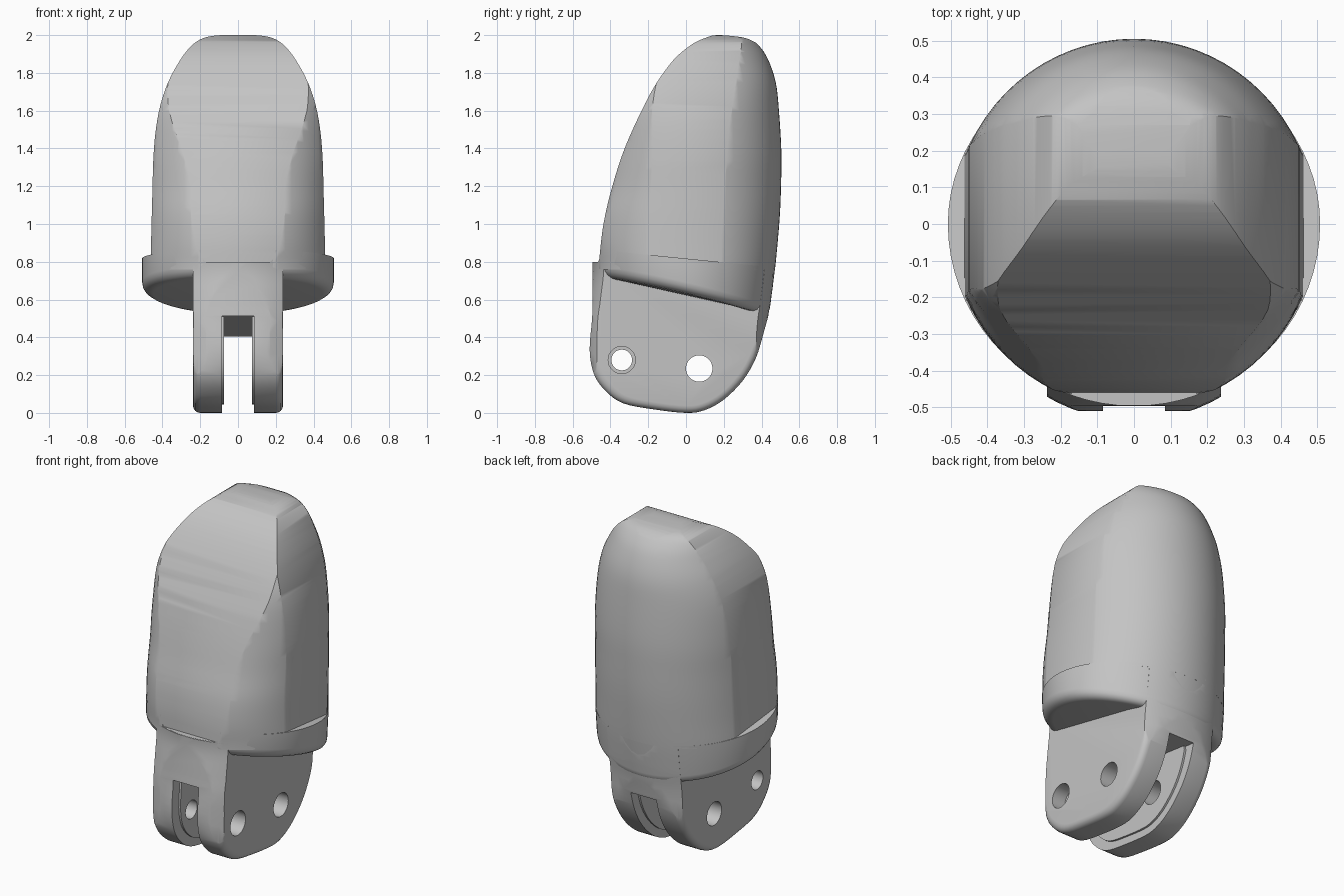
import bpy, bmesh, math

cube = bpy.data.objects.get("Cube")
if cube:
    bpy.data.objects.remove(cube, do_unlink=True)

grey = bpy.data.materials.new("plain grey")
grey.use_nodes = True
grey.diffuse_color = (0.55, 0.55, 0.55, 1)
grey.node_tree.nodes["Principled BSDF"].inputs["Base Color"].default_value = (0.55, 0.55, 0.55, 1)


def smooth(pts, steps=4):
    """Catmull-Rom curve through points of any dimension."""
    p = [pts[0]] + list(pts) + [pts[-1]]
    out = []
    for a, b, c, d in zip(p, p[1:], p[2:], p[3:]):
        for i in range(steps):
            t = i / steps
            out.append(tuple(
                0.5 * (2 * q + (r - o) * t + (2 * o - 5 * q + 4 * r - s) * t * t
                       + (3 * q - o - 3 * r + s) * t ** 3)
                for o, q, r, s in zip(a, b, c, d)))
    return out + [tuple(pts[-1])]


def loft(name, rings):
    """Skin closed rings of points and cap both ends."""
    bm = bmesh.new()
    rows = [[bm.verts.new(v) for v in ring] for ring in rings]
    n = len(rows[0])
    for low, high in zip(rows, rows[1:]):
        for i in range(n):
            j = (i + 1) % n
            bm.faces.new((low[i], low[j], high[j], high[i]))
    bm.faces.new(rows[-1])
    bm.faces.new(rows[0][::-1])
    bmesh.ops.recalc_face_normals(bm, faces=bm.faces)
    mesh = bpy.data.meshes.new(name)
    bm.to_mesh(mesh)
    bm.free()
    mesh.materials.append(grey)
    obj = bpy.data.objects.new(name, mesh)
    bpy.context.collection.objects.link(obj)
    return obj


def prism(name, pts, axis, lo, hi):
    """Extrude an outline along an axis."""
    place = {"x": lambda p, h: (h, p[0], p[1]),
             "y": lambda p, h: (p[0], h, p[1])}[axis]
    return loft(name, [[place(p, h) for p in pts] for h in (lo, hi)])


def quarter(r, steps=4):
    """Inset and rise of a rounded rim, from the cap outward."""
    angles = [k * math.pi / 2 / steps for k in range(steps + 1)]
    return [(r * (1 - math.sin(a)), r * (1 - math.cos(a))) for a in angles]


def disc(name, y, z, r, lo, hi):
    pts = [(y + r * math.cos(k * math.tau / 32), z + r * math.sin(k * math.tau / 32))
           for k in range(32)]
    return prism(name, pts, "x", lo, hi)


def combine(obj, tool, op):
    mod = obj.modifiers.new(op.lower(), "BOOLEAN")
    mod.object, mod.operation, mod.solver = tool, op, "EXACT"
    bpy.context.view_layer.objects.active = obj
    bpy.ops.object.modifier_apply(modifier=mod.name)
    bpy.data.objects.remove(tool, do_unlink=True)


# Rounded shell: height, half width, depth at the back, depth at the front
SHELL = smooth([(-0.05, 0.5, 0.40, 0.535), (0.42, 0.5, 0.425, 0.535),
                (0.6, 0.502, 0.45, 0.515), (0.75, 0.505, 0.47, 0.495),
                (0.9, 0.5, 0.485, 0.505), (1.05, 0.497, 0.497, 0.493),
                (1.2, 0.495, 0.503, 0.452), (1.38, 0.495, 0.505, 0.412),
                (1.6, 0.48, 0.492, 0.362), (1.75, 0.445, 0.475, 0.28),
                (1.87, 0.4, 0.435, 0.16), (1.94, 0.38, 0.39, 0.1),
                (1.98, 0.37, 0.34, 0.1), (2.0, 0.36, 0.26, 0.1)])


def oval(z, a, b, front, n=72):
    out = []
    for k in range(n):
        s, c = math.sin(k * math.tau / n), math.cos(k * math.tau / n)
        out.append((a * c, s * (b if s > 0 else front), z))
    return out


def shell(name):
    return loft(name, [oval(*row) for row in SHELL])


# Fingertip body: shell trimmed by its side and front outlines
body = shell("fingertip_body")
side = smooth([(-0.458, 0.76), (-0.46, 0.8), (-0.437, 1.0), (-0.39, 1.2),
               (-0.325, 1.4), (-0.235, 1.6), (-0.16, 1.74), (-0.065, 1.87),
               (0.03, 1.95), (0.1, 1.984), (0.165, 2.0), (0.3, 1.988), (0.36, 1.965)])
combine(body, prism("side_cutter", side + [(0.65, 1.8), (0.65, 0.76)], "x", -1, 1), "INTERSECT")
half = smooth([(0.468, 0.65), (0.462, 0.83), (0.455, 1.1), (0.445, 1.4), (0.418, 1.6),
               (0.37, 1.75), (0.305, 1.87), (0.25, 1.94), (0.2, 1.977), (0.14, 1.995),
               (0.07, 2.001)])
combine(body, prism("front_cutter", half + [(-x, z) for x, z in half[::-1]], "y", -1, 1),
        "INTERSECT")

# Collar with a sloping, rounded underside and a notch at the front
rings = []
for inset, rise in quarter(0.06):
    k = 1 - inset / 0.5
    rings.append([(x * k, y * k, 0.632 - 0.235 * y * k - 0.1 * (y * k) ** 2 + rise)
                  for x, y, z in oval(0, 0.508, 0.446, 0.492)])
rings.append([(x, y, 0.817 - 0.1 * y) for x, y, z in oval(0, 0.508, 0.472, 0.497)])
collar = loft("collar", rings)
notch = [(-0.17, 0.8), (0.17, 0.8), (0.195, 0.82), (0.21, 0.95), (-0.21, 0.95), (-0.195, 0.82)]
combine(collar, prism("notch_cutter", notch, "y", -0.7, -0.3), "DIFFERENCE")

# Hinge fork: plate with rounded rims, trimmed by the shell, slotted into two prongs
lower = smooth([(-0.495, 0.6), (-0.497, 0.5), (-0.51, 0.33), (-0.485, 0.2), (-0.42, 0.11),
                (-0.33, 0.05), (-0.18, 0.02), (0, 0), (0.1, 0.015), (0.2, 0.07),
                (0.3, 0.17), (0.37, 0.29), (0.41, 0.42)])
outline = [(-0.495, 0.799)] + lower + [(0.46, 0.6), (0.46, 0.799)]
rings = []
for inset, rise in quarter(0.038):
    rings.append([(rise - 0.238, y * (1 - inset / 0.48), 0.799 + (z - 0.799) * (1 - inset / 0.8))
                  for y, z in outline])
rings += [[(-x, y, z) for x, y, z in ring] for ring in rings[::-1]]
fork = loft("hinge_fork", rings)
combine(fork, shell("fork_trim"), "INTERSECT")
slot = [(-0.7, -0.2), (0.7, -0.2), (0.7, 0.37), (0.35, 0.41), (-0.4, 0.51), (-0.7, 0.52)]
combine(fork, prism("slot_cutter", slot, "x", -0.085, 0.085), "DIFFERENCE")

# Raised pads on the inner faces of the prongs
pad_line = [(-0.04 + 0.86 * (y + 0.04), 0.32 + 0.86 * (z - 0.32)) for y, z in lower]
pad_line = [p for p in pad_line if p[1] < 0.4] + [(0.33, 0.43), (-0.43, 0.53)]
pads = [prism(n, pad_line, "x", min(s * 0.073, s * 0.1), max(s * 0.073, s * 0.1))
        for n, s in (("left_pad", 1), ("right_pad", -1))]

# Pin holes, the front one wider on the left prong
for part in [fork] + pads:
    combine(part, disc("rear_hole", 0.07, 0.235, 0.07, -0.5, 0.5), "DIFFERENCE")
    combine(part, disc("front_hole", -0.34, 0.28, 0.055, -0.5, 0.5), "DIFFERENCE")
combine(fork, disc("front_recess", -0.34, 0.28, 0.072, 0.15, 0.5), "DIFFERENCE")

# Smooth shading with crisp edges
for part in [body, collar, fork] + pads:
    bpy.ops.object.select_all(action="DESELECT")
    part.select_set(True)
    bpy.context.view_layer.objects.active = part
    bpy.ops.object.shade_smooth_by_angle(angle=math.radians(38))
